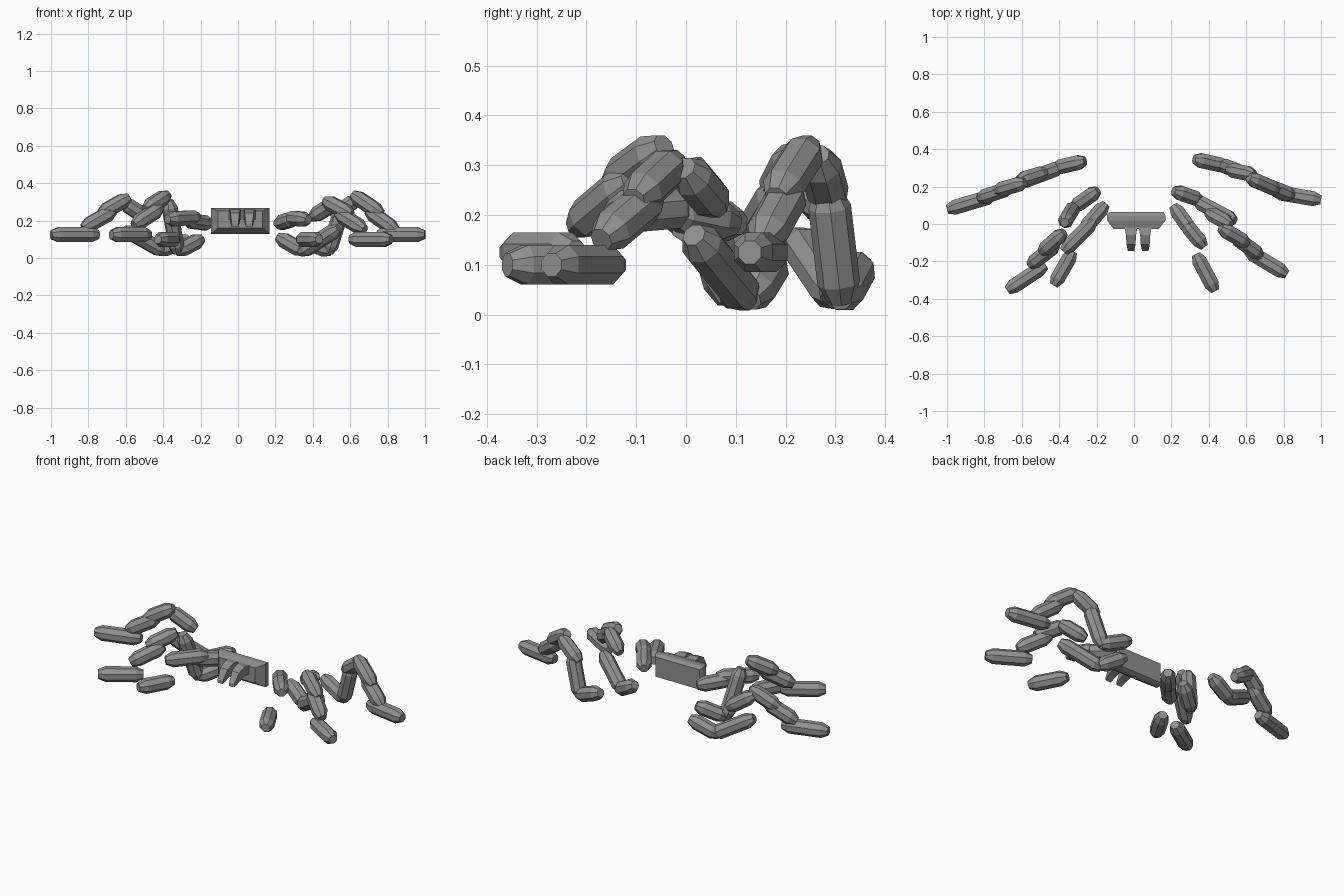
import bpy, bmesh, math
from mathutils import Vector

grey = bpy.data.materials.new("stone grey")
grey.diffuse_color = (0.28, 0.28, 0.28, 1)


def finish(name, bm):
    bmesh.ops.recalc_face_normals(bm, faces=bm.faces)
    me = bpy.data.meshes.new(name)
    bm.to_mesh(me)
    bm.free()
    me.materials.append(grey)
    ob = bpy.data.objects.new(name, me)
    bpy.context.collection.objects.link(ob)


def skin(bm, rings):
    """Bridge equal rings of points and cap both ends."""
    vs = [[bm.verts.new(p) for p in r] for r in rings]
    n = len(vs[0])
    for a, b in zip(vs, vs[1:]):
        for i in range(n):
            j = (i + 1) % n
            bm.faces.new((a[i], a[j], b[j], b[i]))
    bm.faces.new(vs[0][::-1])
    bm.faces.new(vs[-1])


def segment(name, a, b, r=0.043):
    """Eight-sided bar with tapered ends, running from tip a to tip b."""
    a, b = Vector(a), Vector(b)
    d = (b - a).normalized()
    side = d.cross(Vector((0, 0, 1))).normalized()
    up = side.cross(d)
    length = (b - a).length + 0.02
    start = a - d * 0.01
    rings = []
    for t, k in ((0, 0.58), (0.04, 1), (length - 0.04, 1), (length, 0.58)):
        ring = []
        for i in range(8):
            ang = math.pi * (i + 0.5) / 4
            ring.append(start + d * t + (side * math.cos(ang) + up * math.sin(ang)) * r * k)
        rings.append(ring)
    bm = bmesh.new()
    skin(bm, rings)
    finish(name, bm)


def leg(name, parts):
    for part, a, b in parts:
        segment(name + "_" + part, a, b)


def rect(cx, hw, y, z0, z1):
    return [(cx - hw, y, z0), (cx + hw, y, z0), (cx + hw, y, z1), (cx - hw, y, z1)]


# Body block with a chamfered front
bm = bmesh.new()
skin(bm, [rect(0.012, 0.145, 0.064, 0.137, 0.255),
          rect(0.012, 0.157, 0.045, 0.128, 0.267),
          rect(0.012, 0.157, 0.02, 0.128, 0.267),
          rect(0.012, 0.12, -0.027, 0.16, 0.252)])
finish("body", bm)

# Two fangs curving forward and down
for name, x in (("fang_left", -0.016), ("fang_right", 0.06)):
    bm = bmesh.new()
    skin(bm, [rect(x, 0.034, -0.02, 0.205, 0.255),
              rect(x, 0.027, -0.06, 0.205, 0.26),
              rect(x, 0.024, -0.11, 0.185, 0.24),
              rect(x, 0.017, -0.145, 0.165, 0.185)])
    finish(name, bm)

# Back legs
leg("back_right_leg", [
    ("hip", (0.33, 0.345, 0.10), (0.49, 0.31, 0.035)),
    ("thigh", (0.485, 0.31, 0.035), (0.55, 0.285, 0.245)),
    ("upper_knee", (0.51, 0.29, 0.225), (0.635, 0.265, 0.315)),
    ("knee", (0.62, 0.245, 0.335), (0.76, 0.185, 0.24)),
    ("shin", (0.70, 0.21, 0.25), (0.84, 0.155, 0.15)),
    ("foot", (0.755, 0.17, 0.125), (0.99, 0.13, 0.125))])
leg("back_left_leg", [
    ("hip", (-0.27, 0.335, 0.10), (-0.42, 0.30, 0.037)),
    ("thigh", (-0.40, 0.30, 0.037), (-0.60, 0.225, 0.15)),
    ("upper_knee", (-0.48, 0.275, 0.21), (-0.61, 0.235, 0.295)),
    ("knee", (-0.59, 0.22, 0.32), (-0.73, 0.18, 0.24)),
    ("shin", (-0.67, 0.19, 0.25), (-0.82, 0.14, 0.165)),
    ("foot", (-0.755, 0.15, 0.125), (-0.99, 0.08, 0.125))])

# Middle legs
leg("middle_right_leg", [
    ("hip", (0.22, 0.175, 0.11), (0.35, 0.13, 0.035)),
    ("thigh", (0.34, 0.12, 0.033), (0.53, 0.02, 0.155)),
    ("upper_knee", (0.40, 0.06, 0.22), (0.51, 0.00, 0.29)),
    ("knee", (0.47, -0.025, 0.305), (0.60, -0.10, 0.235)),
    ("shin", (0.54, -0.07, 0.235), (0.67, -0.165, 0.155)),
    ("foot", (0.61, -0.145, 0.10), (0.81, -0.265, 0.10))])
leg("middle_left_leg", [
    ("hip", (-0.20, 0.175, 0.10), (-0.32, 0.09, 0.037)),
    ("thigh", (-0.325, 0.085, 0.035), (-0.37, 0.01, 0.30)),
    ("knee", (-0.38, -0.05, 0.335), (-0.49, -0.145, 0.265)),
    ("shin", (-0.42, -0.115, 0.265), (-0.55, -0.215, 0.18)),
    ("foot", (-0.48, -0.225, 0.125), (-0.67, -0.35, 0.125))])

# Front legs, each with a foot lying apart from the hip
leg("front_right_leg", [
    ("hip", (0.215, 0.09, 0.185), (0.30, -0.03, 0.21)),
    ("thigh", (0.275, 0.0, 0.215), (0.37, -0.115, 0.205)),
    ("foot", (0.335, -0.17, 0.10), (0.43, -0.35, 0.10))])
leg("front_left_leg", [
    ("hip", (-0.155, 0.10, 0.185), (-0.27, -0.03, 0.20)),
    ("thigh", (-0.22, 0.01, 0.217), (-0.37, -0.14, 0.208)),
    ("foot", (-0.33, -0.155, 0.10), (-0.425, -0.32, 0.10))])
